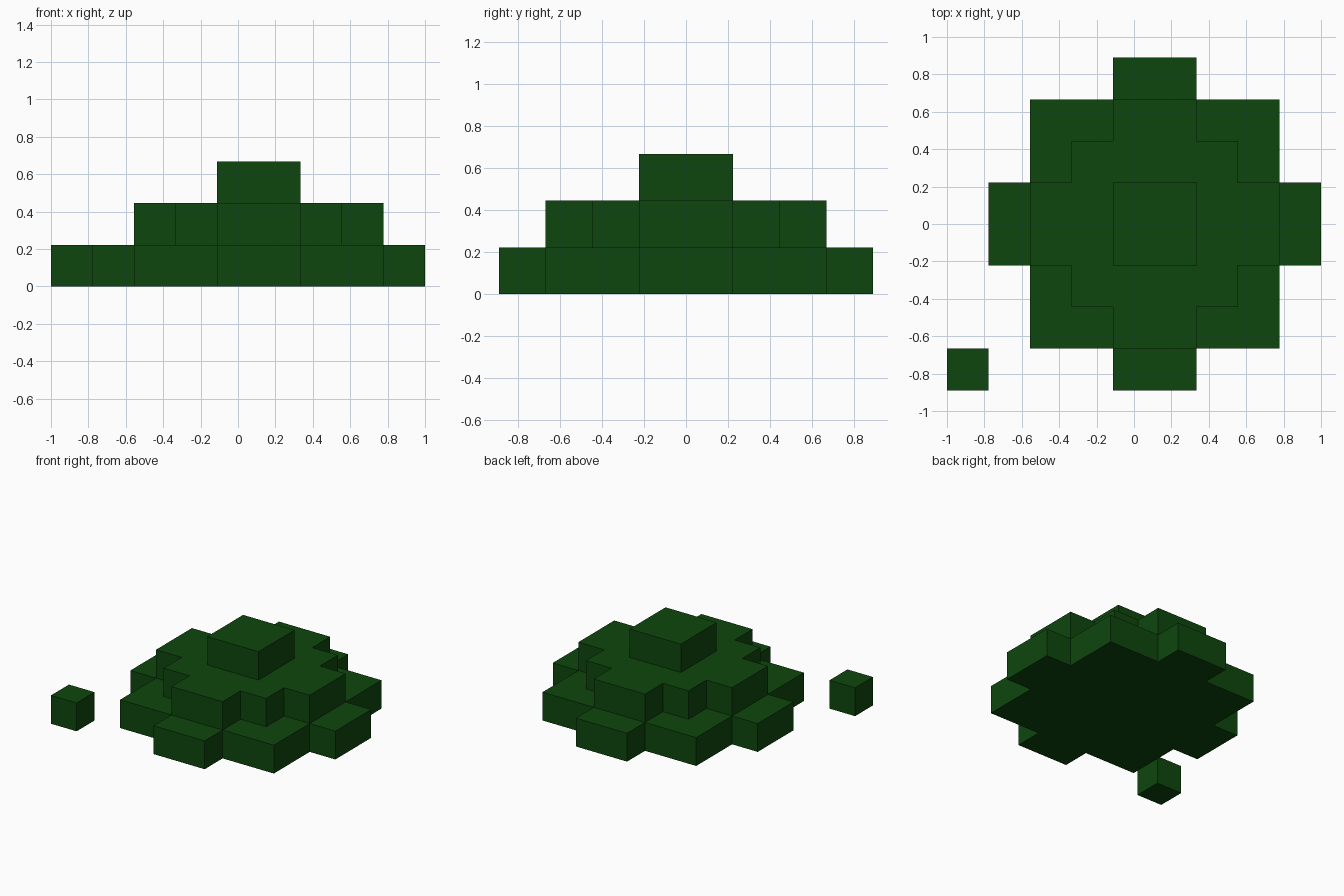
import bpy
import bmesh

if "Cube" in bpy.data.objects:
    bpy.data.objects.remove(bpy.data.objects["Cube"], do_unlink=True)

U = 2 / 9            # edge of one block
CX = 0.5 * U         # centre of the stepped mound

# Single leaf colour
leaf = bpy.data.materials.new("dark_leaf_green")
leaf.use_nodes = True
colour = (0.0042, 0.062, 0.0042, 1)
leaf.diffuse_color = colour
bsdf = next(n for n in leaf.node_tree.nodes if n.type == 'BSDF_PRINCIPLED')
bsdf.inputs["Base Color"].default_value = colour
bsdf.inputs["Roughness"].default_value = 0.9


def slab(name, outline, level, centre=(CX, 0)):
    """Extrude a closed outline, given in blocks, up by one block."""
    bm = bmesh.new()
    base = bm.faces.new([bm.verts.new((x * U, y * U, 0)) for x, y in outline])
    top = bmesh.ops.extrude_face_region(bm, geom=[base], use_keep_orig=True)
    moved = [v for v in top["geom"] if isinstance(v, bmesh.types.BMVert)]
    bmesh.ops.translate(bm, verts=moved, vec=(0, 0, U))
    bmesh.ops.recalc_face_normals(bm, faces=bm.faces)
    mesh = bpy.data.meshes.new(name)
    bm.to_mesh(mesh)
    bm.free()
    mesh.materials.append(leaf)
    obj = bpy.data.objects.new(name, mesh)
    obj.location = (centre[0], centre[1], level * U)
    bpy.context.collection.objects.link(obj)
    return obj


def four_way(quarter):
    """Mirror a quarter outline, running from +x round to +y, into a ring."""
    half = quarter + [(-x, y) for x, y in reversed(quarter)]
    return half + [(-x, -y) for x, y in half]


# Stepped mound: two notched tiers and a square cap
slab("lower_tier", four_way([(4, 1), (3, 1), (3, 3), (1, 3), (1, 4)]), 0)
slab("middle_tier", four_way([(3, 1), (2, 1), (2, 2), (1, 2), (1, 3)]), 1)
slab("top_block", four_way([(1, 1)]), 2)

# Loose block on the ground beside the mound
slab("loose_block", four_way([(0.5, 0.5)]), 0, (-4 * U, -3.5 * U))
